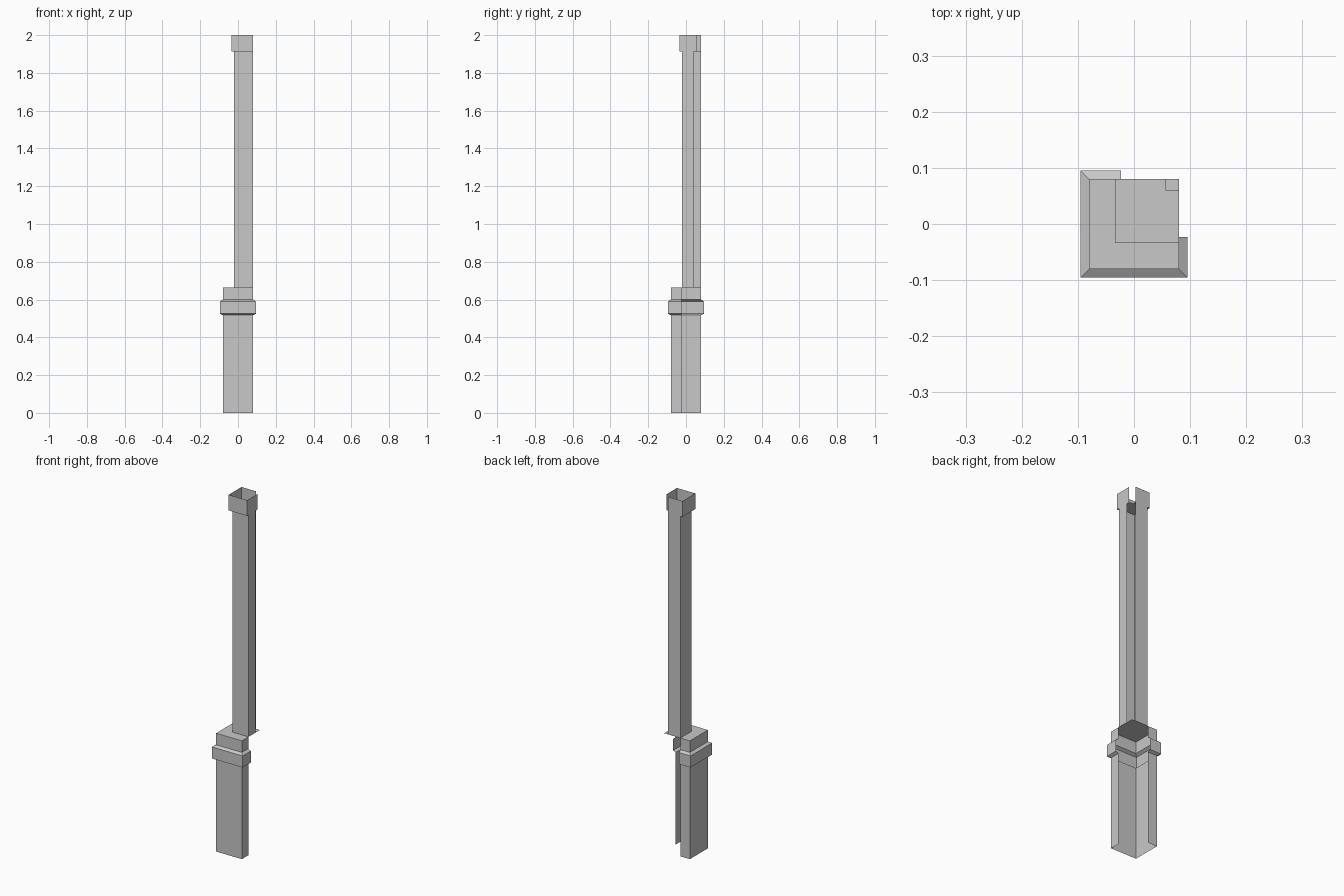
import bpy
import bmesh

cube = bpy.data.objects.get("Cube")
if cube:
    bpy.data.objects.remove(cube, do_unlink=True)

grey = bpy.data.materials.new("plain_grey")
grey.use_nodes = True
colour = (0.58, 0.58, 0.58, 1)
grey.diffuse_color = colour
grey.node_tree.nodes["Principled BSDF"].inputs["Base Color"].default_value = colour

R = 0.08  # outer wall distance on the two open sides


def finish(name, bm):
    mesh = bpy.data.meshes.new(name)
    bm.to_mesh(mesh)
    bm.free()
    mesh.materials.append(grey)
    obj = bpy.data.objects.new(name, mesh)
    bpy.context.collection.objects.link(obj)
    return obj


def wrap_path(near, end_x, end_y, out=0.0):
    """Open loop: back return, right wall, front wall, left return."""
    n, r = near - out, R + out
    return [(end_x, r), (n, r), (n, n), (r, n), (r, end_y)]


def shell(name, near, end_x, end_y, profile):
    """Sweep a (outward offset, height) profile along the open loop."""
    bm = bmesh.new()
    rows = [[bm.verts.new((x, y, z)) for x, y in wrap_path(near, end_x, end_y, out)]
            for out, z in profile]
    for low, high in zip(rows, rows[1:]):
        for i in range(len(low) - 1):
            bm.faces.new((low[i], low[i + 1], high[i + 1], high[i]))
    return finish(name, bm)


def plate(name, outline, z):
    bm = bmesh.new()
    bm.faces.new([bm.verts.new((x, y, z)) for x, y in outline])
    return finish(name, bm)


# Base with a chamfered trim band
shell("base_with_trim", -R, -0.023, -0.023,
      [(0, 0), (0, 0.517), (0.0155, 0.525), (0.0155, 0.59), (0, 0.6), (0, 0.665)])
plate("base_top", [(-R, -R), (R, -R), (R, R), (-R, R)], 0.665)

# Tall shaft, open along its back corner
shell("shaft", -0.021, 0.056, 0.041, [(0, 0.665), (0, 1.912)])

# Raised cap rim on a floor with a notched corner
CAP = -0.034
shell("cap_rim", CAP, 0.057, 0.058, [(0, 1.912), (0, 2.0)])
plate("cap_floor", [(CAP, CAP), (R, CAP), (R, 0.06), (0.057, 0.06), (0.057, R), (CAP, R)], 1.912)
